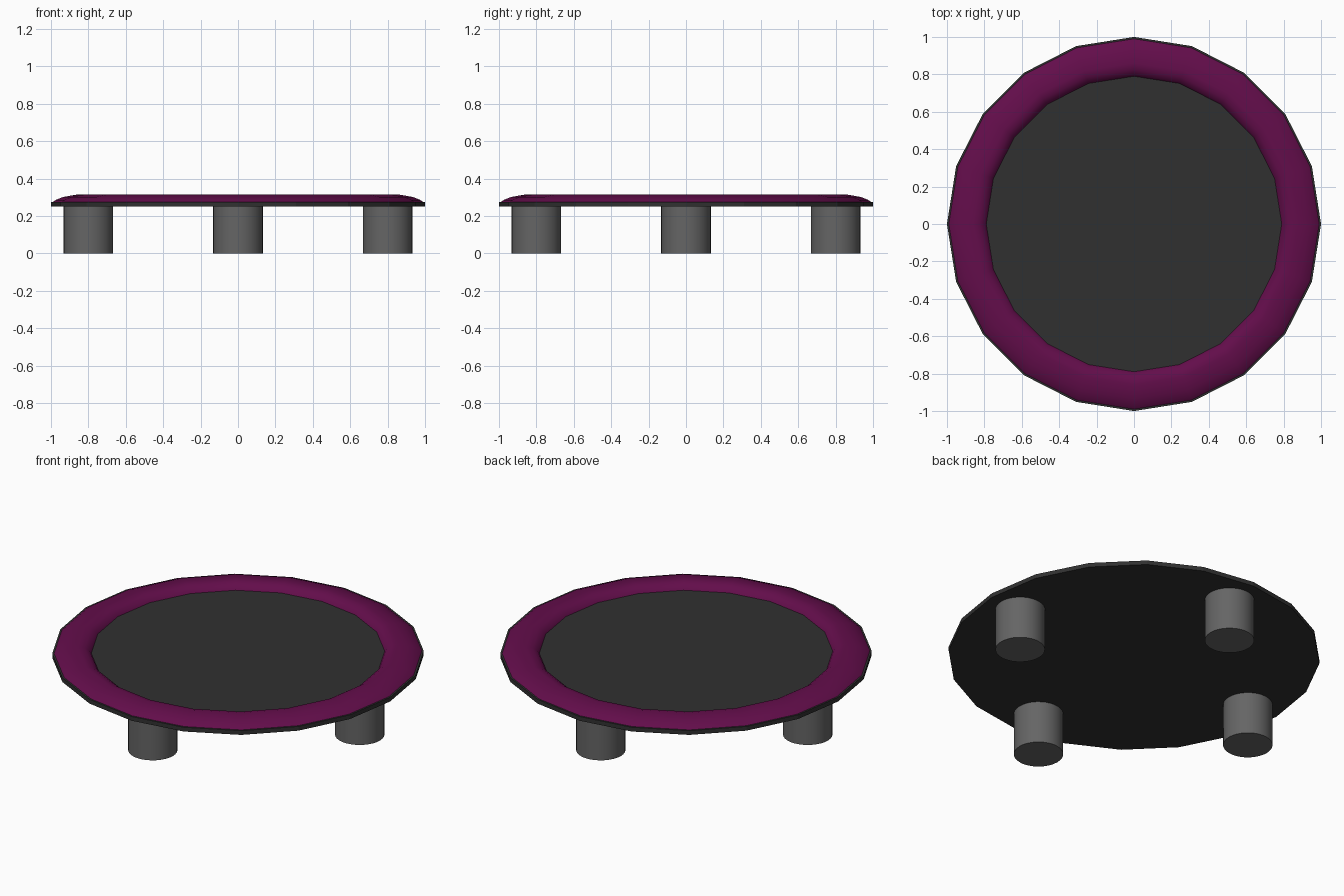
import bpy, bmesh
from math import sin, cos, pi

if "Cube" in bpy.data.objects:
    bpy.data.objects.remove(bpy.data.objects["Cube"])

SIDES = 20


def material(name, rgb):
    m = bpy.data.materials.new(name)
    m.diffuse_color = (*rgb, 1)
    m.use_nodes = True
    m.node_tree.nodes["Principled BSDF"].inputs["Base Color"].default_value = m.diffuse_color
    return m


def lathe(name, profile, sides, mat, loc=(0, 0, 0), caps=False, smooth=None):
    """Revolve (radius, z) points round z; caps closes both ends."""
    bm = bmesh.new()
    rings = [[bm.verts.new((r * cos(2 * pi * i / sides), r * sin(2 * pi * i / sides), z))
              for i in range(sides)] for r, z in profile]
    for a, b in zip(rings, rings[1:]):
        for i in range(sides):
            j = (i + 1) % sides
            bm.faces.new((a[i], a[j], b[j], b[i]))
    if caps:
        bm.faces.new(rings[0][::-1])
        bm.faces.new(rings[-1])
    me = bpy.data.meshes.new(name)
    bm.to_mesh(me)
    bm.free()
    me.materials.append(mat)
    ob = bpy.data.objects.new(name, me)
    ob.location = loc
    bpy.context.collection.objects.link(ob)
    if smooth:
        bpy.ops.object.select_all(action='DESELECT')
        ob.select_set(True)
        bpy.context.view_layer.objects.active = ob
        bpy.ops.object.shade_smooth_by_angle(angle=smooth)
    return ob


black = material("black_fabric", (0.03, 0.03, 0.03))
purple = material("purple_pad", (0.125, 0.004, 0.07))
grey = material("leg_grey", (0.13, 0.13, 0.13))

# Round frame with the jumping mat as its top face
lathe("frame_and_mat", [(1.0, 0.25), (1.0, 0.275)], SIDES, black, caps=True)

# Padded rim, rounded over the edge of the mat
pad = [(0.99, 0.275), (0.975, 0.286), (0.935, 0.302), (0.86, 0.315),
       (0.825, 0.307), (0.80, 0.291), (0.79, 0.275)]
lathe("padded_rim", pad, SIDES, purple, smooth=pi / 3)

# Four legs
for name, x, y in (("front_leg", 0, -0.8), ("back_leg", 0, 0.8),
                   ("left_leg", -0.8, 0), ("right_leg", 0.8, 0)):
    lathe(name, [(0.133, 0), (0.133, 0.25)], 32, grey, (x, y, 0), True, pi / 6)
